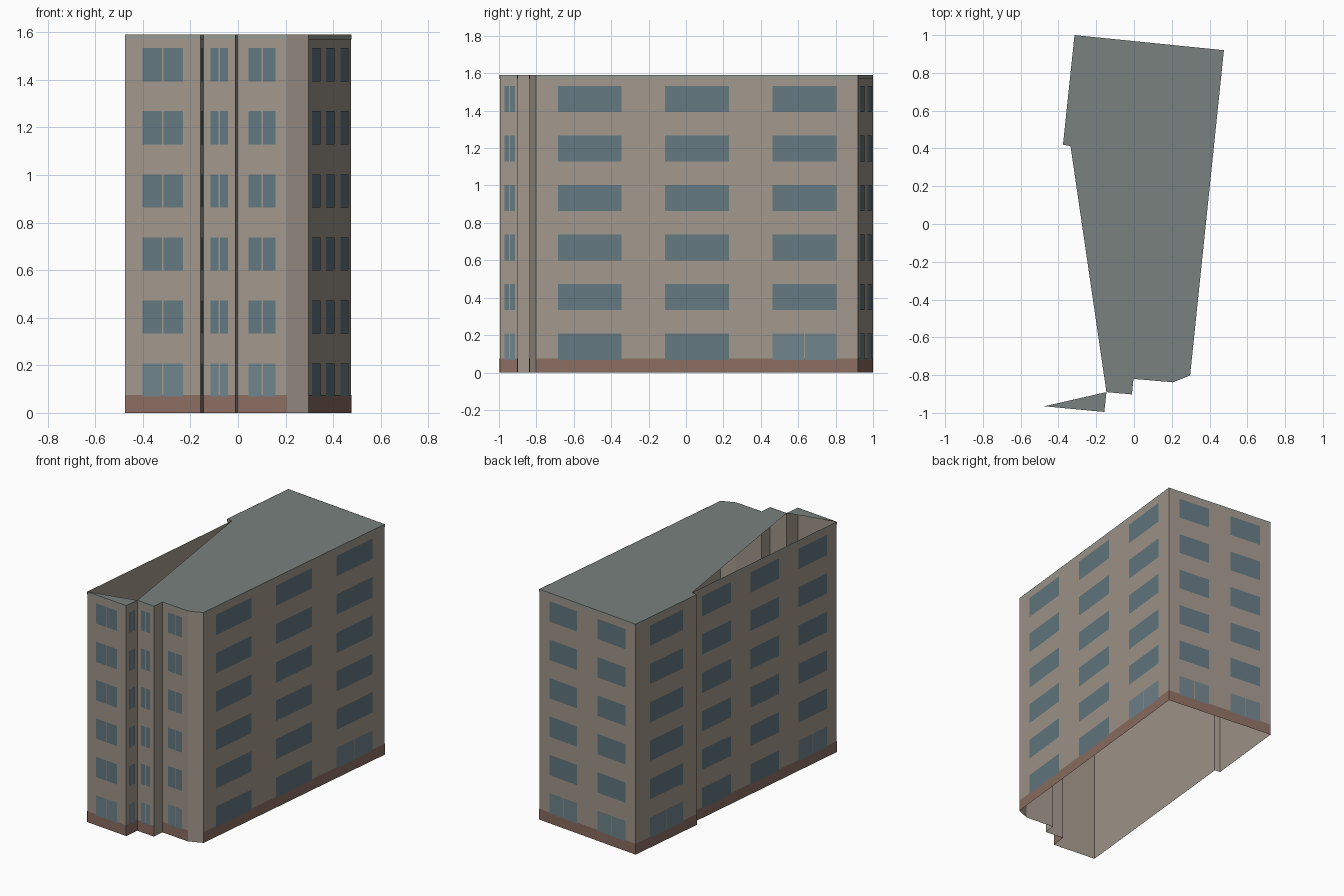
import bpy
from mathutils import Vector

if "Cube" in bpy.data.objects:
    bpy.data.objects.remove(bpy.data.objects["Cube"])

H, FLOORS = 1.59, 6
STEP = H / FLOORS

# Footprint corners, counter-clockwise from the front left
P = [Vector(p) for p in [
    (-0.475, -0.965), (-0.157, -0.995), (-0.146, -0.89), (-0.011, -0.902),
    (-0.003, -0.82), (0.207, -0.838), (0.297, -0.802), (0.476, 0.92),
    (-0.315, 1.0), (-0.376, 0.42), (-0.336, 0.412)]]
N = len(P)


def material(name, rgb):
    m = bpy.data.materials.new(name)
    m.diffuse_color = (*rgb, 1)
    m.use_nodes = True
    m.node_tree.nodes["Principled BSDF"].inputs["Base Color"].default_value = m.diffuse_color
    return m


def build(name, faces, mat):
    verts, polys = [], []
    for f in faces:
        polys.append(range(len(verts), len(verts) + len(f)))
        verts += f
    me = bpy.data.meshes.new(name)
    me.from_pydata(verts, [], [list(p) for p in polys])
    me.materials.append(mat)
    ob = bpy.data.objects.new(name, me)
    bpy.context.collection.objects.link(ob)
    return ob


def panel(i, t0, t1, z0, z1, out=0.0015):
    """Upright rectangle on wall i, between fractions t0 and t1 of its length."""
    a, b = P[i], P[(i + 1) % N]
    d = (b - a).normalized()
    n = Vector((d.y, -d.x)) * out
    p, q = a.lerp(b, t0) + n, a.lerp(b, t1) + n
    return [(p.x, p.y, z0), (q.x, q.y, z0), (q.x, q.y, z1), (p.x, p.y, z1)]


wall_mat = material("wall_beige", (0.36, 0.31, 0.26))
roof_mat = material("roof_grey", (0.19, 0.22, 0.21))
base_mat = material("base_brown", (0.26, 0.155, 0.12))
trim_mat = material("trim_grey", (0.32, 0.32, 0.29))
glass_mat = material("glass", (0.125, 0.19, 0.22))
lower_mat = material("ground_glass", (0.16, 0.23, 0.26))

# Open-bottomed shell of walls
build("walls", [panel(i, 0, 1, 0, H, 0) for i in range(N)], wall_mat)

# Roof, leaving the left wedge open to the inside
roof = [[(P[i].x, P[i].y, H) for i in ids]
        for ids in ([2, 3, 4, 5, 6, 7, 8, 9, 10], [0, 1, 2])]
build("roof", roof, roof_mat)

# Windows per wall; the walls not listed are plain
columns = {0: 1, 1: 1, 2: 1, 4: 1, 6: 3, 7: 2, 8: 1, 10: 3}
split_walls = {0, 1, 2, 4}      # front windows split on every floor

# Base course and top trim
build("base_course", [panel(i, 0, 1, 0, 0.075, 0.001) for i in columns], base_mat)
build("top_trim", [panel(i, 0, 1, H - 0.02, H, 0.001) for i in columns], trim_mat)

# Window panes
upper, ground = [], []
for i, count in columns.items():
    length = (P[(i + 1) % N] - P[i]).length
    half = {1: 0.27, 2: 0.145, 3: 0.099}[count]
    gap = 0.003 / length
    for c in range(count):
        mid = (c + 0.5) / count
        for k in range(FLOORS):
            z0, z1 = k * STEP + 0.068, k * STEP + 0.208
            low = k == 0 and (count < 3 or c == 2)
            panes = ground if low else upper
            if low or i in split_walls:
                panes.append(panel(i, mid - half, mid - gap, z0, z1))
                panes.append(panel(i, mid + gap, mid + half, z0, z1))
            else:
                panes.append(panel(i, mid - half, mid + half, z0, z1))
build("upper_windows", upper, glass_mat)
build("ground_windows", ground, lower_mat)
